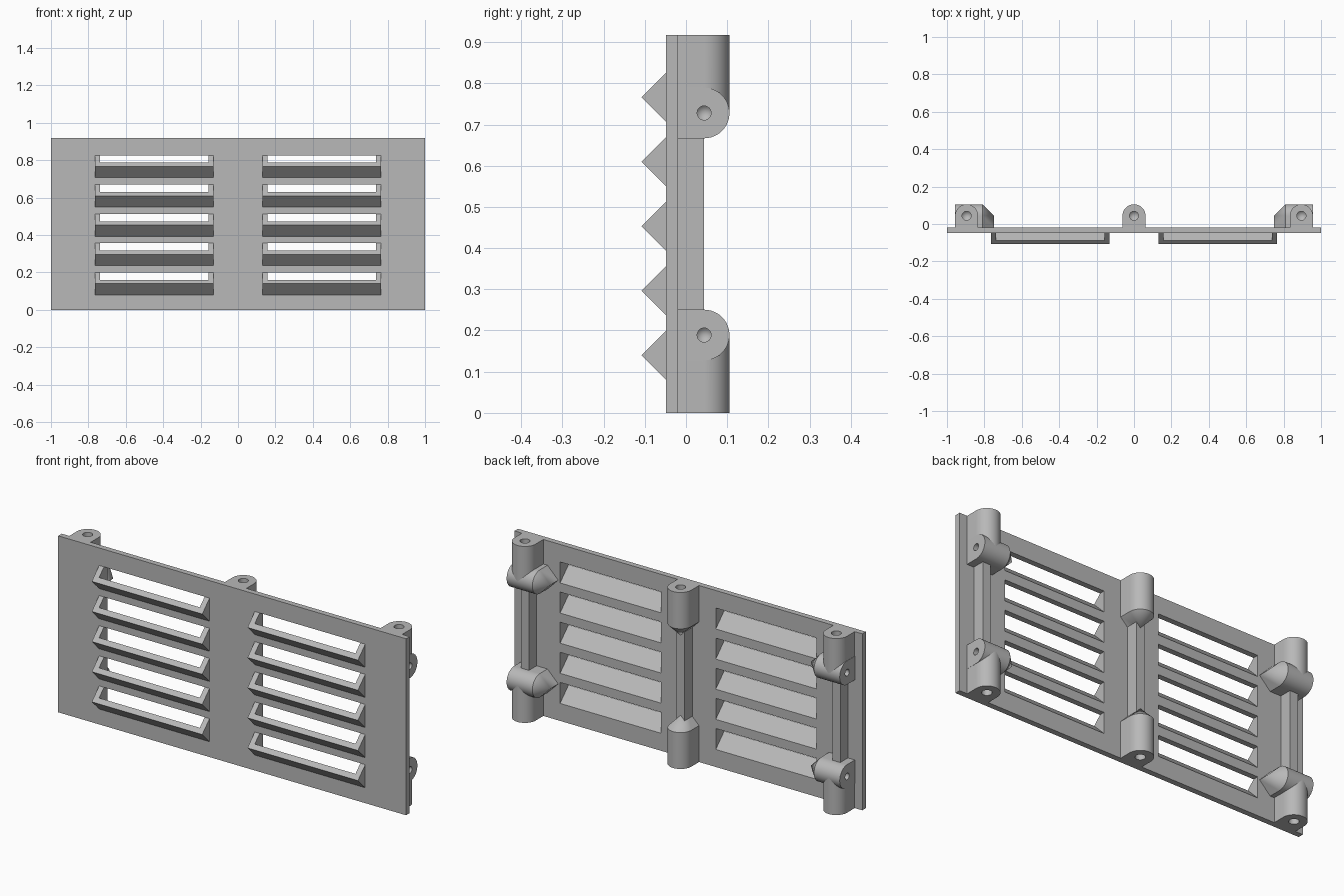
import bpy, bmesh, math

if "Cube" in bpy.data.objects:
    bpy.data.objects.remove(bpy.data.objects["Cube"], do_unlink=True)

HEIGHT = 0.917
FRONT, BACK = -0.048, -0.019      # plate faces
AXIS, R = 0.044, 0.0615           # boss axis distance and radius
BOSS_X = 0.895
SHOULDER = 0.189                  # straight length of upright bosses

grey = bpy.data.materials.new("plain_grey")
grey.use_nodes = True
colour = (0.48, 0.48, 0.48, 1)
grey.diffuse_color = colour
grey.node_tree.nodes["Principled BSDF"].inputs["Base Color"].default_value = colour


def make(name, solids):
    """One object made of convex solids, each given as a point cloud."""
    mesh = bpy.data.meshes.new(name)
    out = bmesh.new()
    for points in solids:
        bm = bmesh.new()
        for p in points:
            bm.verts.new(p)
        bmesh.ops.convex_hull(bm, input=bm.verts)
        bmesh.ops.dissolve_limit(bm, angle_limit=0.01, verts=bm.verts, edges=bm.edges)
        bmesh.ops.recalc_face_normals(bm, faces=bm.faces)
        part = bpy.data.meshes.new("part")
        bm.to_mesh(part)
        bm.free()
        out.from_mesh(part)
        bpy.data.meshes.remove(part)
    out.to_mesh(mesh)
    out.free()
    mesh.materials.append(grey)
    obj = bpy.data.objects.new(name, mesh)
    bpy.context.collection.objects.link(obj)
    return obj


def combine(obj, other, operation):
    mod = obj.modifiers.new("combine", 'BOOLEAN')
    mod.operation = operation
    mod.solver = 'EXACT'
    mod.object = other
    bpy.context.view_layer.objects.active = obj
    bpy.ops.object.modifier_apply(modifier=mod.name)


def box(x0, x1, y0, y1, z0, z1):
    return [(x, y, z) for x in (x0, x1) for y in (y0, y1) for z in (z0, z1)]


def prism(x0, x1, profile):
    return [(x, y, z) for x in (x0, x1) for y, z in profile]


def boss(length):
    """Round-backed boss ending in a cone that runs down into a ridge."""
    outline = [(R, BACK), (-R, BACK)]
    for i in range(25):
        a = math.pi * i / 24
        outline.append((R * math.cos(a), AXIS + R * math.sin(a)))
    pts = [(u, v, t) for t in (0, length) for u, v in outline]
    return pts + [(0, AXIS, length + R), (0, BACK, length + R)]


def drill(radius, depth):
    """Blind hole with a pointed bottom."""
    pts = [(0, AXIS, depth + radius)]
    for i in range(24):
        a = math.tau * i / 24
        pts += [(radius * math.cos(a), AXIS + radius * math.sin(a), t)
                for t in (-0.02, depth)]
    return pts


def upright(points, x, top):
    return [(x + u, v, HEIGHT - t if top else t) for u, v, t in points]


def sideways(points, side, top):
    z = HEIGHT - SHOULDER if top else SHOULDER
    return [(side * (BOSS_X + R + 0.001 - t), v, z + u) for u, v, t in points]


# Plate with hooded slots
hoods, slots = [], []
for row in range(5):
    z = 0.14 + 0.1565 * row
    for side in (-1, 1):
        hoods.append(prism(side * 0.13, side * 0.765,
                           [(FRONT, z - 0.06), (FRONT, z + 0.06),
                            (FRONT - 0.06, z),
                            (FRONT + 0.005, z - 0.06), (FRONT + 0.005, z + 0.06)]))
        slots.append(prism(side * 0.158, side * 0.737,
                           [(0, z - 0.068), (0, z + 0.06), (-0.128, z + 0.06)]))
plate = make("vent_plate", [box(-1, 1, FRONT, BACK, 0, HEIGHT)])
hood_obj = make("louvre_hoods", hoods)
slot_obj = make("slot_cutter", slots)
combine(plate, hood_obj, 'UNION')
combine(plate, slot_obj, 'DIFFERENCE')

# Mounting bosses and their screw holes
ends = (False, True)
columns = (-BOSS_X, 0, BOSS_X)
upright_bosses = make("upright_bosses", [upright(boss(SHOULDER), x, e)
                                         for x in columns for e in ends])
side_bosses = make("side_bosses", [sideways(boss(0.148), s, e)
                                   for s in (-1, 1) for e in ends])
holes = make("hole_cutter",
             [upright(drill(0.024, 0.1), x, e) for x in columns for e in ends]
             + [sideways(drill(0.017, 0.1), s, e) for s in (-1, 1) for e in ends])
for obj in (upright_bosses, side_bosses):
    combine(obj, holes, 'DIFFERENCE')

# Ribs joining the bosses
ribs = make("stiffening_ribs", [box(x - 0.023, x + 0.023, BACK, AXIS, 0.212, HEIGHT - 0.212)
                                for x in columns])

for helper in (hood_obj, slot_obj, holes):
    bpy.data.objects.remove(helper, do_unlink=True)

# Smooth the round bosses, keep hard edges
for obj in (upright_bosses, side_bosses):
    bpy.ops.object.select_all(action='DESELECT')
    obj.select_set(True)
    bpy.context.view_layer.objects.active = obj
    bpy.ops.object.shade_smooth_by_angle(angle=math.radians(30))
